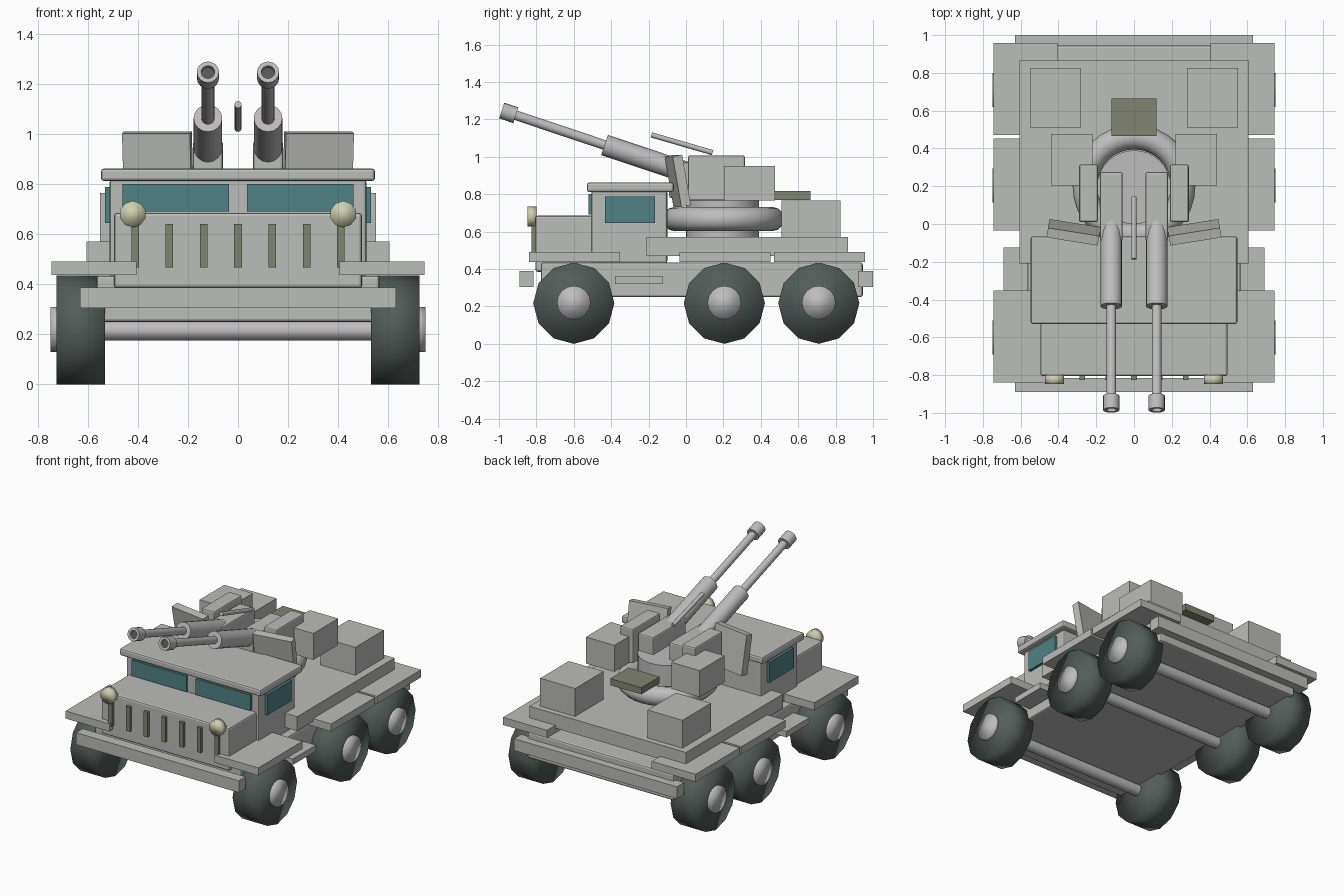
import bpy
import bmesh
from math import radians
from mathutils import Vector, Matrix

old = bpy.data.objects.get("Cube")
if old:
    bpy.data.objects.remove(old, do_unlink=True)


def material(name, r, g, b):
    mat = bpy.data.materials.new(name)
    mat.use_nodes = True
    mat.diffuse_color = (r, g, b, 1)
    bsdf = mat.node_tree.nodes["Principled BSDF"]
    bsdf.inputs["Base Color"].default_value = (r, g, b, 1)
    bsdf.inputs["Roughness"].default_value = 0.7
    return mat


BODY = material("body_grey", 0.50, 0.51, 0.49)
METAL = material("gun_metal", 0.52, 0.51, 0.51)
RUBBER = material("tyre_rubber", 0.085, 0.108, 0.10)
GLASS = material("window_teal", 0.08, 0.225, 0.24)
OLIVE = material("olive_trim", 0.22, 0.23, 0.17)
LAMP = material("lamp_cream", 0.62, 0.62, 0.43)


def finish(name, bm, *mats):
    """Turn a bmesh into a linked object."""
    mesh = bpy.data.meshes.new(name)
    bm.to_mesh(mesh)
    bm.free()
    for mat in mats:
        mesh.materials.append(mat)
    obj = bpy.data.objects.new(name, mesh)
    bpy.context.collection.objects.link(obj)
    return obj


def box(name, xs, ys, zs, mat=BODY, bevel=0.0, turn=(0, 0)):
    """Box between limits, optionally bevelled and turned about x then z."""
    lo, hi = Vector((xs[0], ys[0], zs[0])), Vector((xs[1], ys[1], zs[1]))
    bm = bmesh.new()
    bmesh.ops.create_cube(bm, size=1)
    bmesh.ops.scale(bm, vec=hi - lo, verts=bm.verts)
    rot = Matrix.Rotation(radians(turn[1]), 4, 'Z') @ Matrix.Rotation(radians(turn[0]), 4, 'X')
    bm.transform(Matrix.Translation((lo + hi) / 2) @ rot)
    obj = finish(name, bm, mat)
    if bevel:
        mod = obj.modifiers.new("edge_bevel", 'BEVEL')
        mod.width = bevel
        mod.segments = 2
    return obj


def pair(name, xs, ys, zs, mat=BODY, bevel=0.0, turn=(0, 0)):
    """Matching boxes on the left (+x) and right (-x)."""
    box("left_" + name, xs, ys, zs, mat, bevel, turn)
    box("right_" + name, (-xs[1], -xs[0]), ys, zs, mat, bevel, (turn[0], -turn[1]))


def rod(name, start, end, radius, mat, sides=16, smooth_caps=False, bore=0.0):
    """Cylinder between two points; bore sinks a dark hole in the far end."""
    start, end = Vector(start), Vector(end)
    axis = end - start
    bm = bmesh.new()
    bmesh.ops.create_cone(bm, cap_ends=True, segments=sides, radius1=radius,
                          radius2=radius, depth=axis.length)
    caps = [f for f in bm.faces if abs(f.normal.z) > 0.9]
    for f in bm.faces:
        f.smooth = smooth_caps or f not in caps
    if not smooth_caps:
        for e in bm.edges:
            e.smooth = not any(f in caps for f in e.link_faces)
    if bore:
        mouth = max(caps, key=lambda f: f.calc_center_median().z)
        bmesh.ops.inset_region(bm, faces=[mouth], thickness=bore)
        bmesh.ops.inset_region(bm, faces=[mouth], thickness=0.001, depth=-0.02)
        mouth.material_index = 1
    bm.transform(Matrix.Translation((start + end) / 2)
                 @ axis.to_track_quat('Z', 'Y').to_matrix().to_4x4())
    return finish(name, bm, mat, RUBBER)


# Running gear
for place, y in (("front", -0.60), ("middle", 0.205), ("rear", 0.71)):
    rod(place + "_axle", (-0.54, y, 0.215), (0.54, y, 0.215), 0.039, METAL)
    for side, s in (("left", 1), ("right", -1)):
        rod(f"{side}_{place}_wheel", (s * 0.53, y, 0.217), (s * 0.725, y, 0.217),
            0.217, RUBBER, 12, True)
        rod(f"{side}_{place}_hub", (s * 0.70, y, 0.22), (s * 0.748, y, 0.22),
            0.09, METAL, 16, True)
    pair(place + "_fender", (0.405, 0.745), (y - 0.24, y + 0.247), (0.437, 0.49))

# Chassis, bumpers, steps and bed
box("chassis", (-0.565, 0.565), (-0.775, 0.945), (0.25, 0.435), bevel=0.012)
box("front_bumper", (-0.63, 0.63), (-0.89, -0.815), (0.305, 0.388))
box("rear_bumper", (-0.63, 0.63), (0.92, 1.0), (0.305, 0.388))
pair("step", (0.55, 0.69), (-0.38, -0.125), (0.32, 0.362))
box("bed", (-0.605, 0.605), (-0.21, 0.865), (0.47, 0.57))
pair("rear_locker", (0.28, 0.55), (0.51, 0.825), (0.57, 0.765))

# Hood and cab
box("hood", (-0.495, 0.495), (-0.805, -0.45), (0.385, 0.685), bevel=0.012)
box("cab", (-0.512, 0.512), (-0.505, -0.10), (0.43, 0.82), bevel=0.012)
box("cab_roof", (-0.547, 0.547), (-0.53, -0.065), (0.812, 0.862), bevel=0.012)
pair("windscreen", (0.036, 0.46), (-0.52, -0.50), (0.69, 0.80), GLASS)
pair("side_window", (0.505, 0.531), (-0.433, -0.166), (0.645, 0.788), GLASS)

# Grille and headlights
for i in range(7):
    x = (i - 3) * 0.137
    box(f"grille_bar_{i + 1}", (x - 0.015, x + 0.015), (-0.825, -0.80), (0.467, 0.64), OLIVE)
for side, s in (("left", 1), ("right", -1)):
    rod(side + "_headlight", (s * 0.42, -0.80, 0.68), (s * 0.42, -0.847, 0.68),
        0.053, LAMP, 10, True)

# Turret ring and column
bpy.ops.mesh.primitive_torus_add(major_segments=32, minor_segments=12, major_radius=0.26,
                                 minor_radius=0.065, location=(0, 0.2, 0.667))
ring = bpy.context.object
ring.name = "turret_ring"
ring.data.materials.append(METAL)
ring.data.polygons.foreach_set("use_smooth", [True] * len(ring.data.polygons))
rod("turret_column", (0, 0.195, 0.56), (0, 0.195, 0.85), 0.195, METAL, 32)

# Gun mounts, ammunition boxes, shields and seat
pair("breech", (0.06, 0.18), (-0.09, 0.275), (0.78, 0.97), bevel=0.01)
pair("gun_bracket", (0.19, 0.29), (0.01, 0.315), (0.765, 1.007), bevel=0.01)
pair("ammunition_box", (0.22, 0.44), (0.203, 0.477), (0.765, 0.95))
pair("shield", (0.183, 0.457), (-0.07, -0.018), (0.735, 1.008), turn=(10, 9))
box("gunner_seat", (-0.12, 0.12), (0.465, 0.665), (0.77, 0.817), OLIVE)


def along_gun(x, y):
    """Point on the raised barrel axis at a given y."""
    return (x, y, 0.917 - y * 0.335)


# Twin barrels and sight
for side, x in (("left", 0.12), ("right", -0.12)):
    rod(side + "_barrel_jacket", along_gun(x, 0.0), along_gun(x, -0.435), 0.057, METAL)
    rod(side + "_barrel", along_gun(x, -0.40), along_gun(x, -0.93), 0.026, METAL)
    rod(side + "_muzzle", along_gun(x, -0.91), along_gun(x, -0.985), 0.044, METAL,
        16, bore=0.017)
rod("sight_bar", (0, 0.142, 1.022), (0, -0.185, 1.117), 0.014, METAL, 12)
